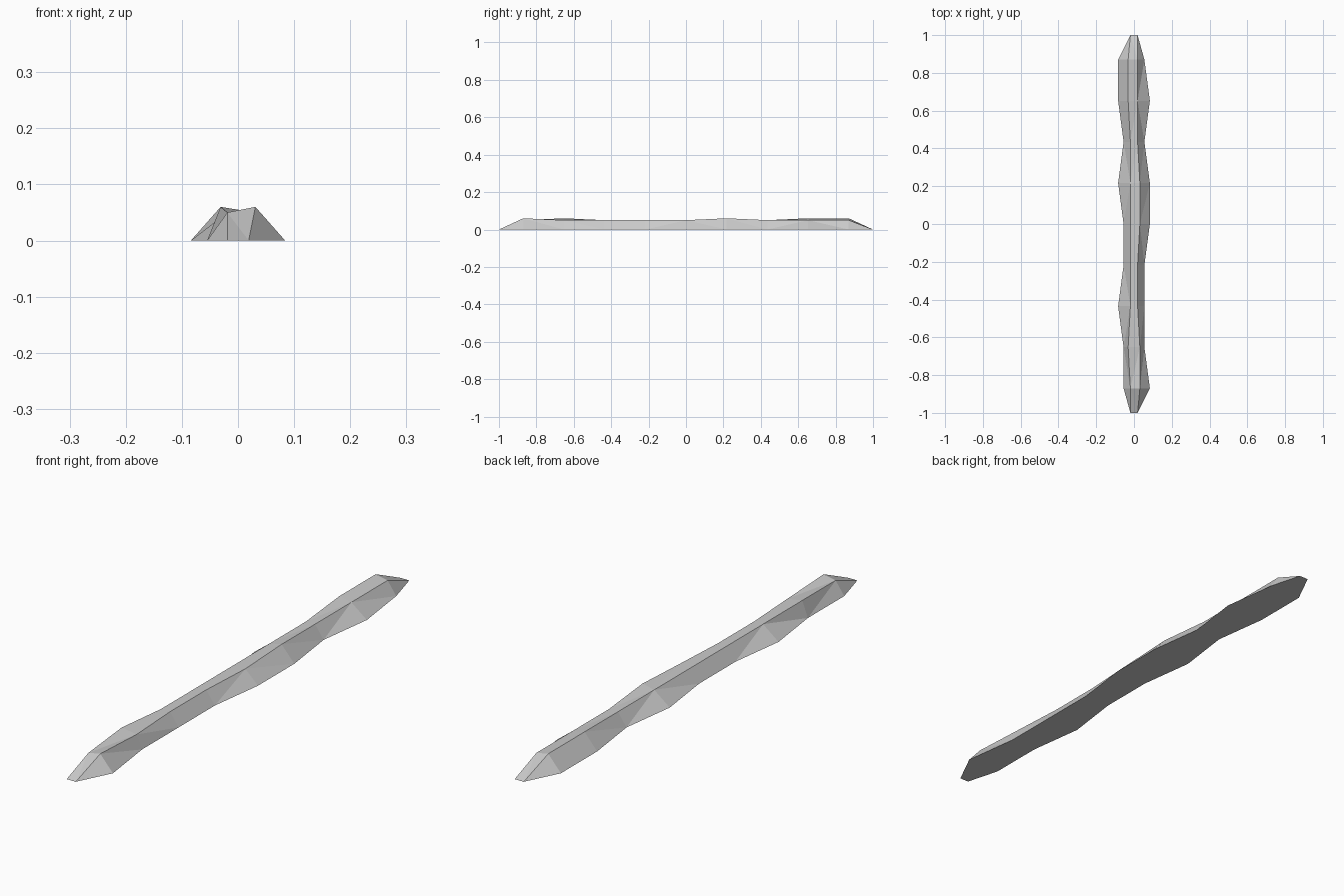
import bpy
import bmesh

old_cube = bpy.data.objects.get("Cube")
if old_cube:
    bpy.data.objects.remove(old_cube, do_unlink=True)

# Single stone grey material
grey = bpy.data.materials.new("stone_grey")
grey.use_nodes = True
colour = (0.6, 0.6, 0.6, 1)
grey.diffuse_color = colour
grey.node_tree.nodes["Principled BSDF"].inputs["Base Color"].default_value = colour

# Cross-sections where each side bulges at the base, spreads or rises at the ridge
STATIONS = 9
SPAN = 0.87
left_side = {"wide": {2, 5, 7, 8}, "spread": {1, 7, 8}, "high": {1, 7, 8}}
right_side = {"wide": {0, 4, 5, 7}, "spread": {0, 1, 4, 5}, "high": {0, 5}}


def side_points(side, i):
    """Base and ridge points of one side, as distance from the centre and height."""
    base = 0.084 if i in side["wide"] else 0.055
    ridge = 0.031 if i in side["spread"] else 0.019
    height = 0.06 if i in side["high"] else 0.05
    return (base, 0), (ridge, height)


def build_ridge():
    bm = bmesh.new()
    rings = []
    for i in range(STATIONS):
        y = -SPAN + 2 * SPAN * i / (STATIONS - 1)
        left_base, left_top = side_points(left_side, i)
        right_base, right_top = side_points(right_side, i)
        outline = [(-left_base[0], 0), (-left_top[0], left_top[1]),
                   right_top, right_base]
        rings.append([bm.verts.new((x, y, z)) for x, z in outline])

    # Sides, top and underside between neighbouring sections
    for a, b in zip(rings, rings[1:]):
        for k in range(len(a)):
            n = (k + 1) % len(a)
            bm.faces.new((a[k], a[n], b[n], b[k]))

    # Tapered ends meeting the ground in a short edge
    for ring, y in ((rings[0], -1), (rings[-1], 1)):
        left_tip = bm.verts.new((-0.019, y, 0))
        right_tip = bm.verts.new((0.019, y, 0))
        base_l, top_l, top_r, base_r = ring
        bm.faces.new((base_l, top_l, left_tip))
        bm.faces.new((top_l, top_r, right_tip, left_tip))
        bm.faces.new((top_r, base_r, right_tip))
        bm.faces.new((base_r, base_l, left_tip, right_tip))

    bmesh.ops.recalc_face_normals(bm, faces=bm.faces)
    # Split the twisted panels into flat facets
    bmesh.ops.triangulate(bm, faces=bm.faces, quad_method='SHORT_EDGE')
    mesh = bpy.data.meshes.new("stone_ridge")
    bm.to_mesh(mesh)
    bm.free()
    mesh.materials.append(grey)
    ridge = bpy.data.objects.new("stone_ridge", mesh)
    bpy.context.collection.objects.link(ridge)


build_ridge()
